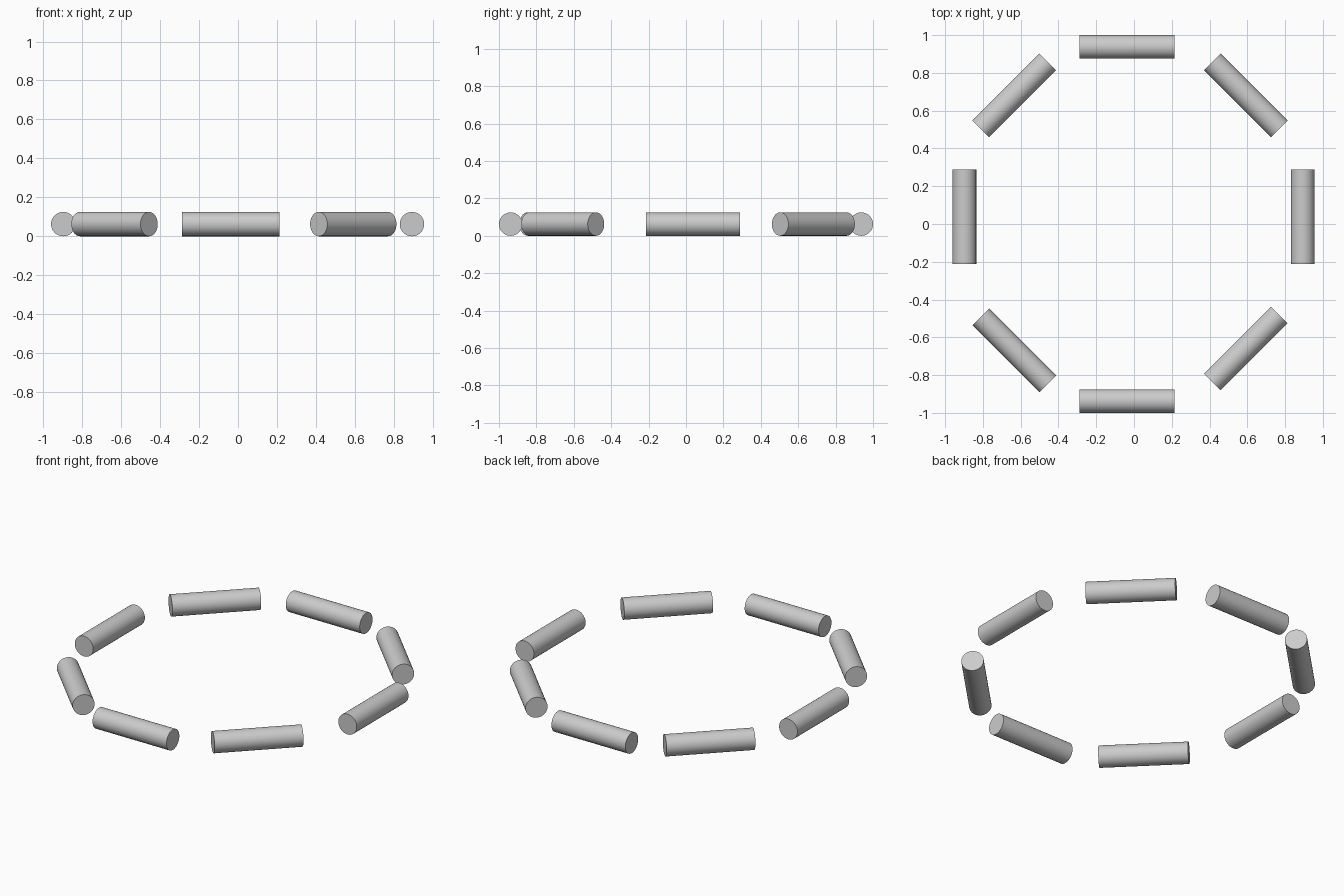
import bpy
from math import radians, pi

if "Cube" in bpy.data.objects:
    bpy.data.objects.remove(bpy.data.objects["Cube"])

RADIUS, LENGTH = 0.0625, 0.502


def rod(name, x, y, angle):
    """Horizontal rod lying on the ground, turned by angle about z."""
    bpy.ops.mesh.primitive_cylinder_add(
        vertices=48, radius=RADIUS, depth=LENGTH,
        location=(x, y, RADIUS), rotation=(0, pi / 2, radians(angle)))
    bpy.context.object.name = name
    bpy.ops.object.shade_smooth_by_angle(angle=radians(40))


# straight sides of the ring
rod("back_rod", -0.037, 0.9375, 0)
rod("front_rod", -0.037, -0.9375, 0)
rod("left_rod", -0.8975, 0.038, 90)
rod("right_rod", 0.8935, 0.038, 90)

# diagonal corners of the ring
rod("back_left_rod", -0.634, 0.681, 45)
rod("back_right_rod", 0.592, 0.681, -45)
rod("front_left_rod", -0.634, -0.669, -45)
rod("front_right_rod", 0.592, -0.659, 45)
